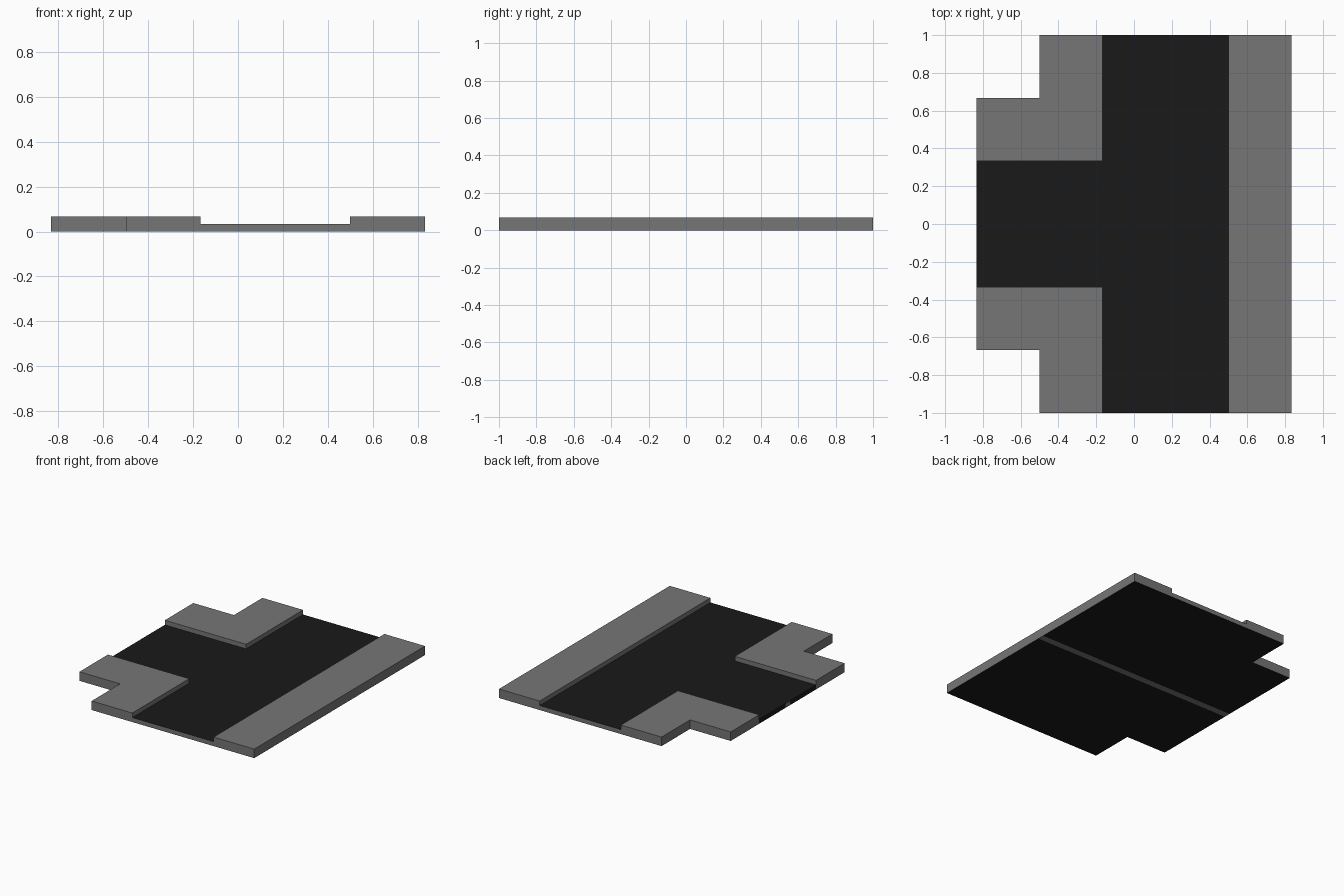
import bpy, bmesh

if "Cube" in bpy.data.objects:
    bpy.data.objects.remove(bpy.data.objects["Cube"])

S = 1 / 6           # tile module
KERB_H = 0.067
ROAD_H = 0.033
STRIP = 0.025       # half width of the bare strip under the tile

black = bpy.data.materials.new("asphalt")
black.diffuse_color = (0.01, 0.01, 0.01, 1)
black.use_nodes = True
black.node_tree.nodes["Principled BSDF"].inputs["Base Color"].default_value = black.diffuse_color
grey = bpy.data.materials.new("concrete")
grey.diffuse_color = (0.18, 0.18, 0.18, 1)
grey.use_nodes = True
grey.node_tree.nodes["Principled BSDF"].inputs["Base Color"].default_value = grey.diffuse_color


def slab(name, outline, height, is_black, is_hidden=lambda c, n: False):
    """Extrude a plan outline up from z = 0 and colour its faces."""
    bm = bmesh.new()
    base = bm.faces.new([bm.verts.new((x, y, 0)) for x, y in outline])
    ext = bmesh.ops.extrude_face_region(bm, geom=[base], use_keep_orig=True)
    top = [g for g in ext["geom"] if isinstance(g, bmesh.types.BMVert)]
    bmesh.ops.translate(bm, vec=(0, 0, height), verts=top)
    bmesh.ops.recalc_face_normals(bm, faces=bm.faces[:])
    # split along the middle strip
    for y in (-STRIP, STRIP):
        bmesh.ops.bisect_plane(bm, geom=bm.verts[:] + bm.edges[:] + bm.faces[:],
                               plane_co=(0, y, 0), plane_no=(0, 1, 0))
    bm.normal_update()
    for f in bm.faces:
        f.material_index = int(is_black(f.calc_center_median(), f.normal))
    bmesh.ops.delete(bm, context='FACES', geom=[
        f for f in bm.faces if is_hidden(f.calc_center_median(), f.normal)])
    me = bpy.data.meshes.new(name)
    bm.to_mesh(me)
    bm.free()
    me.materials.append(grey)
    me.materials.append(black)
    ob = bpy.data.objects.new(name, me)
    bpy.context.collection.objects.link(ob)
    return ob


def underside(c, n):
    return n.z < -0.5 and abs(c.y) > STRIP


def road_black(c, n):
    open_side = n.x < -0.5 and c.x < -4.5 * S and abs(c.y) > STRIP
    return n.z > 0.5 or open_side or underside(c, n)


def road_hidden(c, n):
    # walls that touch the pavements
    return abs(n.z) < 0.5 and abs(c.x) < 4.5 * S and abs(c.y) < 0.99


# T-shaped road
slab("road", [(-S, -1), (3*S, -1), (3*S, 1), (-S, 1), (-S, 2*S),
              (-5*S, 2*S), (-5*S, -2*S), (-S, -2*S)],
     ROAD_H, road_black, road_hidden)

# straight pavement
slab("straight_pavement", [(3*S, -1), (5*S, -1), (5*S, 1), (3*S, 1)],
     KERB_H, underside)

# L-shaped corner pavements, front and back
corner = [(-S, 2*S), (-S, 1), (-3*S, 1), (-3*S, 4*S), (-5*S, 4*S), (-5*S, 2*S)]
for name, side in (("back_corner_pavement", 1), ("front_corner_pavement", -1)):
    slab(name, [(x, side * y) for x, y in corner], KERB_H, underside)
